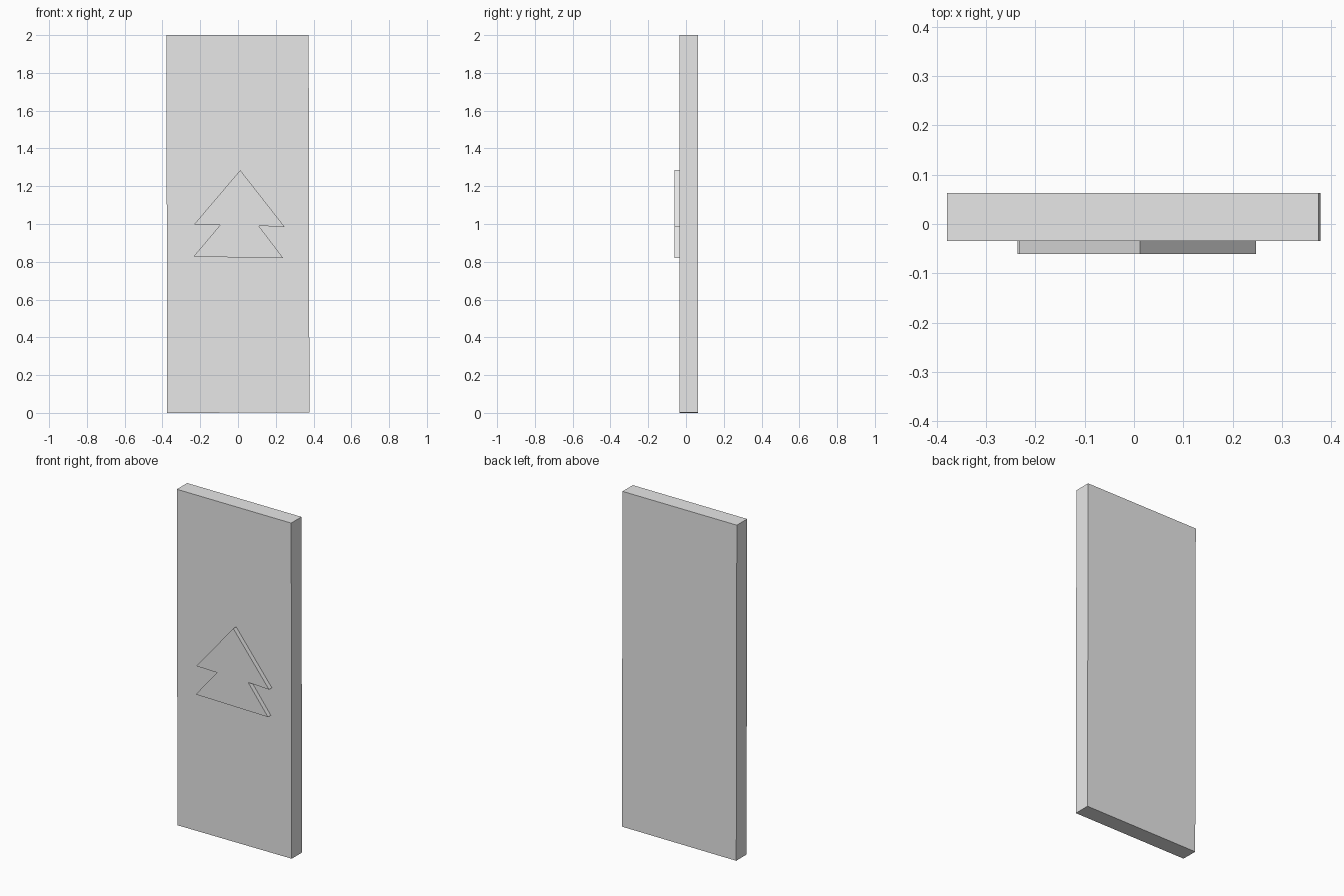
import bpy
import bmesh

cube = bpy.data.objects.get("Cube")
if cube:
    bpy.data.objects.remove(cube, do_unlink=True)

grey = bpy.data.materials.new("plain_grey")
grey.use_nodes = True
colour = (0.8, 0.8, 0.8, 1)
grey.diffuse_color = colour
grey.node_tree.nodes["Principled BSDF"].inputs["Base Color"].default_value = colour


def extrude_outline(name, outline, front, back):
    """Extrude an (x, z) outline along y into a solid slab."""
    bm = bmesh.new()
    face = bm.faces.new([bm.verts.new((x, front, z)) for x, z in outline])
    result = bmesh.ops.extrude_face_region(bm, geom=[face], use_keep_orig=True)
    verts = [v for v in result["geom"] if isinstance(v, bmesh.types.BMVert)]
    bmesh.ops.translate(bm, verts=verts, vec=(0, back - front, 0))
    bmesh.ops.recalc_face_normals(bm, faces=bm.faces)
    mesh = bpy.data.meshes.new(name)
    bm.to_mesh(mesh)
    bm.free()
    mesh.materials.append(grey)
    obj = bpy.data.objects.new(name, mesh)
    bpy.context.collection.objects.link(obj)
    return obj


# Tall flat panel, leaning very slightly sideways
extrude_outline("panel", [(-0.375, 0), (0.378, 0.002), (0.374, 2), (-0.379, 2)],
                -0.034, 0.063)

# Raised two-tier tree on the front
tree = [(0.012, 1.285), (-0.233, 0.997), (-0.095, 0.994), (-0.236, 0.827),
        (0.24, 0.819), (0.11, 0.99), (0.247, 0.985)]
extrude_outline("tree_relief", tree, -0.061, -0.034)
